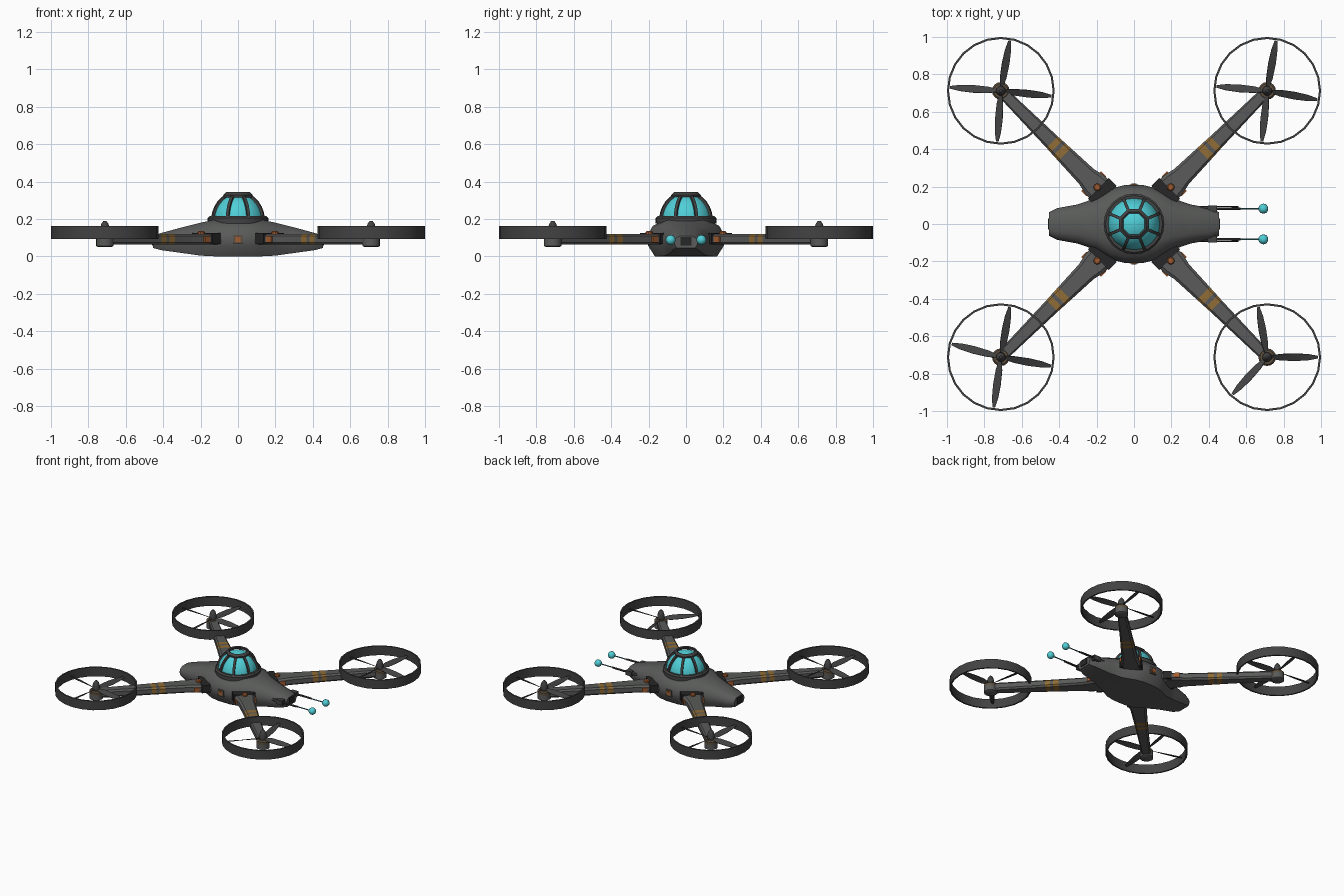
import bpy, bmesh, math
from mathutils import Vector, Matrix

if "Cube" in bpy.data.objects:
    bpy.data.objects.remove(bpy.data.objects["Cube"])


def material(name, rgb):
    m = bpy.data.materials.new(name)
    m.use_nodes = True
    m.diffuse_color = (*rgb, 1)
    m.node_tree.nodes["Principled BSDF"].inputs["Base Color"].default_value = (*rgb, 1)
    return m


GREY = material("hull grey", (0.10, 0.104, 0.10))
DARK = material("dark frame", (0.055, 0.055, 0.055))
BLACK = material("near black", (0.02, 0.02, 0.02))
CYAN = material("cyan glass", (0.08, 0.62, 0.68))
TEAL = material("teal rod", (0.05, 0.2, 0.22))
OCHRE = material("ochre paint", (0.28, 0.15, 0.035))
ORANGE = material("orange bolt", (0.38, 0.11, 0.03))
BROWN = material("brown motor", (0.11, 0.08, 0.05))


def finish(name, bm, mats, angle=35, place=None):
    """Turn a bmesh into an object, smooth below the given angle."""
    if place:
        bm.transform(place)
    bmesh.ops.recalc_face_normals(bm, faces=bm.faces)
    me = bpy.data.meshes.new(name)
    bm.to_mesh(me)
    bm.free()
    for m in mats:
        me.materials.append(m)
    me.shade_smooth()
    me.set_sharp_from_angle(angle=math.radians(angle))
    ob = bpy.data.objects.new(name, me)
    bpy.context.scene.collection.objects.link(ob)
    return ob


def loft(bm, rings, caps=True):
    """Skin a row of closed rings."""
    rows = [[bm.verts.new(p) for p in ring] for ring in rings]
    n = len(rows[0])
    for a, b in zip(rows, rows[1:]):
        for i in range(n):
            bm.faces.new((a[i], a[(i + 1) % n], b[(i + 1) % n], b[i]))
    if caps:
        bm.faces.new(rows[0])
        bm.faces.new(rows[-1])
    return rows


def lathe(name, profile, mat, place=None, sides=16, caps=True, turn=0.0, angle=35):
    """Revolve (radius, z) pairs about z."""
    bm = bmesh.new()
    steps = [turn + 2 * math.pi * i / sides for i in range(sides)]
    loft(bm, [[(r * math.cos(a), r * math.sin(a), z) for a in steps] for r, z in profile], caps)
    return finish(name, bm, [mat], angle, place)


def box(name, centre, size, mat, place=None):
    bm = bmesh.new()
    bmesh.ops.create_cube(bm, size=1, matrix=Matrix.Translation(centre) @ Matrix.Diagonal((*size, 1)))
    return finish(name, bm, [mat], 30, place)


def rod(name, start, end, radius, mat, sides=8):
    d = Vector(end) - Vector(start)
    place = Matrix.Translation(start) @ d.to_track_quat('Z', 'Y').to_matrix().to_4x4()
    return lathe(name, [(radius, 0), (radius, d.length)], mat, place, sides)


# Hull: octagon-like sections along x (half width, bottom, top)
HALF = [(0.8, 0), (0.97, 0.28), (1, 0.55), (0.85, 0.82), (0.5, 1)]
STATIONS = [(0.455, 0.062, 0.045, 0.11), (0.41, 0.085, 0.033, 0.125), (0.3, 0.105, 0.018, 0.155),
            (0.2, 0.14, 0.004, 0.18), (0.12, 0.19, 0, 0.197), (0.05, 0.208, 0, 0.2)]


def hull_ring(x, w, low, top):
    side = [(x, w * f, low + (top - low) * h) for f, h in HALF]
    return side + [(x, -y, z) for _, y, z in reversed(side)]


bm = bmesh.new()
loft(bm, [hull_ring(-x, w, a, b) for x, w, a, b in STATIONS]
     + [hull_ring(*s) for s in reversed(STATIONS)])
finish("hull", bm, [GREY], 40)

# Hull fittings
for s in (-1, 1):
    box("end_panel", (s * 0.455, 0, 0.08), (0.012, 0.06, 0.045), BLACK)
    box("side_port", (0, s * 0.203, 0.09), (0.05, 0.018, 0.05), BROWN)
    box("side_light", (0, s * 0.212, 0.09), (0.026, 0.008, 0.026), ORANGE)

# Canopy: glass dome in a ribbed cage
R, BASE, H = 0.14, 0.19, 0.145
arc = [math.radians(a) for a in range(0, 86, 12)]
dome = [(R * math.cos(a), BASE + H * math.sin(a)) for a in arc]
lathe("canopy_glass", dome, CYAN, sides=24, angle=60)
lathe("canopy_base", [(0.162, 0.175), (0.162, 0.205), (0.152, 0.215), (0.135, 0.215)], DARK, sides=24)
lathe("canopy_top_ring", [(0.066, 0.322), (0.084, 0.316), (0.086, 0.328), (0.07, 0.343), (0.062, 0.338),
                          (0.066, 0.322)], DARK, sides=8, caps=False, turn=math.pi / 8)
for i in range(8):
    bm = bmesh.new()
    rings = []
    for a in [math.radians(d) for d in (4, 16, 28, 40, 52, 60)]:
        inner, outer = [((R + k) * math.cos(a), BASE + (H + k) * math.sin(a)) for k in (-0.006, 0.013)]
        rings.append([(p[0], y, p[1]) for p, y in
                      ((inner, -0.008), (outer, -0.008), (outer, 0.008), (inner, 0.008))])
    loft(bm, rings)
    finish("canopy_rib", bm, [DARK], 35, Matrix.Rotation(math.pi / 8 + i * math.pi / 4, 4, 'Z'))

# Twin probes on the +x end
for s in (-1, 1):
    y = s * 0.082
    rod("probe_barrel", (0.26, y, 0.088), (0.42, y, 0.088), 0.014, DARK)
    box("probe_mount", (0.42, y, 0.088), (0.05, 0.036, 0.036), DARK)
    rod("probe_rod", (0.44, y, 0.088), (0.57, y, 0.088), 0.006, DARK)
    rod("probe_side_rod", (0.42, y + s * 0.012, 0.088), (0.56, y + s * 0.01, 0.088), 0.003, BLACK)
    rod("probe_tip_rod", (0.57, y, 0.088), (0.68, y, 0.088), 0.004, TEAL)
    bm = bmesh.new()
    bmesh.ops.create_icosphere(bm, subdivisions=2, radius=0.027,
                               matrix=Matrix.Translation((0.692, y, 0.088)))
    finish("probe_ball", bm, [CYAN], 40)

# Arm: chamfered beam, widening at the root, with painted bands
BANDS = ((0.525, 0.565), (0.585, 0.62))
ARM = [(0.12, 0.075), (0.3, 0.07), (0.36, 0.056), (0.525, 0.048), (0.565, 0.046),
       (0.585, 0.045), (0.62, 0.043), (1.0, 0.03)]


def arm(place):
    bm = bmesh.new()
    rings = []
    for x, w in ARM:
        half = [(x, w * 0.75, 0.063), (x, w, 0.075), (x, w, 0.108), (x, w * 0.75, 0.12)]
        rings.append(half + [(x, -y, z) for _, y, z in reversed(half)])
    loft(bm, rings)
    for f in bm.faces:
        x = f.calc_center_median().x
        f.material_index = int(any(a < x < b for a, b in BANDS))
    finish("arm", bm, [GREY, OCHRE], 30, place)
    box("arm_collar", (0.24, 0, 0.095), (0.06, 0.156, 0.058), BLACK, place)
    for s in (-1, 1):
        box("arm_side_plate", (0.305, s * 0.069, 0.092), (0.04, 0.012, 0.034), ORANGE, place)
    lathe("arm_bolt", [(0.02, 0.1), (0.02, 0.13), (0.014, 0.136)], ORANGE,
          place @ Matrix.Translation((0.278, 0, 0)), 10)


# Propeller blade: thin twisted strip
BLADE = [(0.015, 0.009, 38), (0.07, 0.02, 32), (0.15, 0.022, 24), (0.22, 0.017, 17), (0.272, 0.007, 12)]


def blade(place):
    bm = bmesh.new()
    rings = []
    for r, w, deg in BLADE:
        c, s = math.cos(math.radians(deg)), math.sin(math.radians(deg))
        rings.append([(r, u * c - t * s, 0.125 + u * s + t * c) for u, t in
                      ((-w, -0.0015), (w, -0.0015), (w, 0.0015), (-w, 0.0015))])
    loft(bm, rings)
    finish("propeller_blade", bm, [DARK], 30, place)


# Four arms, each with a motor, propeller and guard ring
ROTORS = [(1, 1, (80, 175, 264, 350)), (-1, 1, (80, 176, 266, 354)),
          (-1, -1, (80, 165, 262, 350)), (1, -1, (0, 100, 227))]
for sx, sy, angles in ROTORS:
    arm(Matrix.Rotation(math.atan2(sy, sx), 4, 'Z'))
    hub = Matrix.Translation((sx * 0.712, sy * 0.712, 0))
    lathe("motor_pod", [(0.036, 0.05), (0.047, 0.056), (0.047, 0.095), (0.04, 0.1)], GREY, hub)
    lathe("motor_top", [(0.047, 0.09), (0.047, 0.114), (0.038, 0.122)], BROWN, hub)
    lathe("spinner", [(0.026, 0.11), (0.026, 0.15), (0.018, 0.176), (0.007, 0.19)], DARK, hub, 12)
    lathe("guard_ring", [(0.277, 0.093), (0.288, 0.093), (0.288, 0.163), (0.277, 0.163), (0.277, 0.093)],
          DARK, hub, 24, False)
    for deg in angles:
        blade(hub @ Matrix.Rotation(math.radians(deg), 4, 'Z'))
